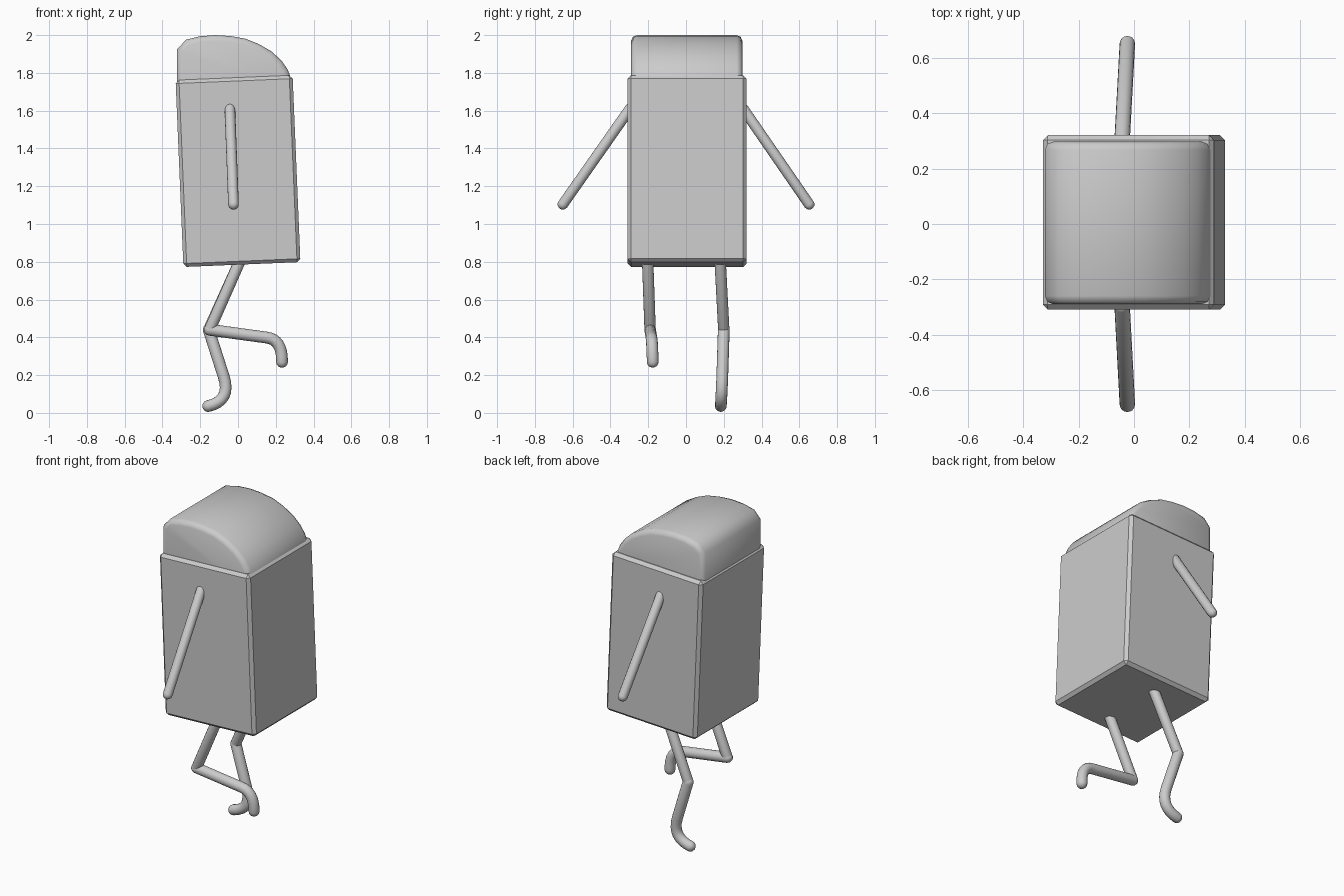
import bpy
import bmesh
import math
from mathutils import Vector

default = bpy.data.objects.get("Cube")
if default:
    bpy.data.objects.remove(default, do_unlink=True)

GREY = (0.6, 0.6, 0.6, 1)
grey = bpy.data.materials.new("plain grey")
grey.use_nodes = True
grey.diffuse_color = GREY
grey.node_tree.nodes["Principled BSDF"].inputs["Base Color"].default_value = GREY


def finish(name, bm, angle):
    """Turn a bmesh into a named, smooth-shaded object."""
    bmesh.ops.recalc_face_normals(bm, faces=bm.faces)
    mesh = bpy.data.meshes.new(name)
    bm.to_mesh(mesh)
    bm.free()
    mesh.materials.append(grey)
    obj = bpy.data.objects.new(name, mesh)
    bpy.context.collection.objects.link(obj)
    bpy.ops.object.select_all(action="DESELECT")
    obj.select_set(True)
    bpy.context.view_layer.objects.active = obj
    bpy.ops.object.shade_smooth_by_angle(angle=math.radians(angle))
    return obj


def add_tube(bm, path, radius, sides=16):
    """Sweep a circle along a path, with rounded ends."""
    path = [Vector(p) for p in path]
    start = (path[0] - path[1]).normalized()
    end = (path[-1] - path[-2]).normalized()
    stations = []
    for t in (80, 50, 25):
        a = math.radians(t)
        stations.append((path[0] + start * radius * math.sin(a), radius * math.cos(a)))
    stations += [(p, radius) for p in path]
    for t in (25, 50, 80):
        a = math.radians(t)
        stations.append((path[-1] + end * radius * math.sin(a), radius * math.cos(a)))
    rings = []
    for i, (centre, r) in enumerate(stations):
        before = stations[max(i - 1, 0)][0]
        after = stations[min(i + 1, len(stations) - 1)][0]
        along = (after - before).normalized()
        u = along.cross(Vector((0, 1, 0))).normalized()
        v = along.cross(u)
        ring = []
        for k in range(sides):
            a = math.tau * k / sides
            ring.append(bm.verts.new(centre + r * (u * math.cos(a) + v * math.sin(a))))
        rings.append(ring)
    for lower, upper in zip(rings, rings[1:]):
        for k in range(sides):
            n = (k + 1) % sides
            bm.faces.new((lower[k], lower[n], upper[n], upper[k]))
    bm.faces.new(rings[0])
    bm.faces.new(rings[-1])


def rounded_corner(a, corner, b, steps=8):
    """Curve from a to b, pulled towards the corner."""
    a, corner, b = Vector(a), Vector(corner), Vector(b)
    ts = [i / steps for i in range(steps + 1)]
    return [a * (1 - t) ** 2 + corner * 2 * t * (1 - t) + b * t * t for t in ts]


# Body: tall chamfered box, leaning slightly
bm = bmesh.new()
bmesh.ops.create_cube(bm, size=1)
bmesh.ops.scale(bm, vec=(0.62, 0.63, 0.99), verts=bm.verts)
bmesh.ops.bevel(bm, geom=bm.edges[:], offset=0.018, segments=1, affect="EDGES")
body = finish("body", bm, 25)
body.location = (0, 0.006, 1.28)
body.rotation_euler.y = math.radians(-2.4)

# Head: domed profile extruded across the body, with softened edges
profile = [(-0.322, 1.7), (-0.322, 1.925), (-0.275, 1.976), (-0.2, 1.994),
           (-0.12, 2.0), (-0.04, 1.995), (0.04, 1.981), (0.11, 1.953),
           (0.18, 1.912), (0.23, 1.865), (0.262, 1.82), (0.285, 1.76), (0.285, 1.7)]
bm = bmesh.new()
front = bm.faces.new([bm.verts.new((x, -0.29, z)) for x, z in profile])
side = bmesh.ops.extrude_face_region(bm, geom=[front])["geom"]
bmesh.ops.translate(bm, vec=(0, 0.588, 0),
                    verts=[e for e in side if isinstance(e, bmesh.types.BMVert)])
bmesh.ops.recalc_face_normals(bm, faces=bm.faces)
rims = [e for e in bm.edges
        if abs(e.verts[0].co.y - e.verts[1].co.y) < 0.01
        and max(v.co.z for v in e.verts) > 1.71]
bmesh.ops.bevel(bm, geom=rims, offset=0.03, segments=2, profile=0.5, affect="EDGES")
finish("head", bm, 50)

# Arms: straight rods angled down and out
for name, s in (("right_arm", -1), ("left_arm", 1)):
    bm = bmesh.new()
    add_tube(bm, [(-0.043, s * 0.3 + 0.003, 1.61), (-0.024, s * 0.652, 1.104)], 0.028)
    finish(name, bm, 40)

# Legs: thigh and shin meet at a sharp knee, the ankle curves into the foot
legs = {
    "raised_leg": [(0.035, -0.205, 0.86), (-0.15, -0.19, 0.44),
                   (0.15, -0.183, 0.399), (0.235, -0.18, 0.39), (0.233, -0.176, 0.27)],
    "standing_leg": [(0.035, 0.178, 0.86), (-0.155, 0.2, 0.44),
                     (-0.075, 0.192, 0.19), (-0.035, 0.187, 0.065), (-0.158, 0.184, 0.036)],
}
for name, (hip, knee, ankle, heel, toe) in legs.items():
    bm = bmesh.new()
    add_tube(bm, [hip, knee], 0.03)
    add_tube(bm, [knee] + rounded_corner(ankle, heel, toe), 0.031)
    finish(name, bm, 40)
